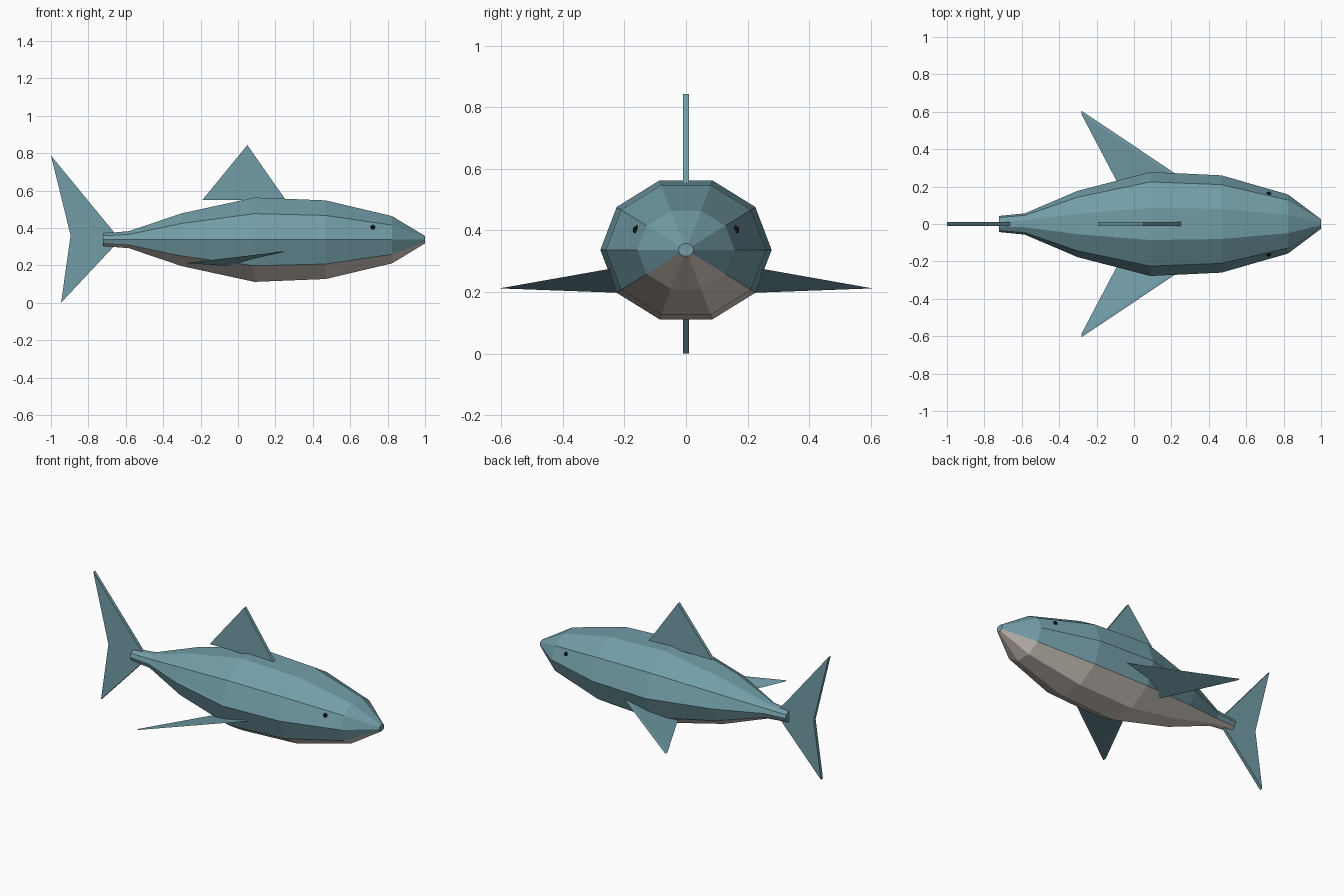
import bpy, bmesh, math

if "Cube" in bpy.data.objects:
    bpy.data.objects.remove(bpy.data.objects["Cube"])


def material(name, rgb):
    m = bpy.data.materials.new(name)
    m.diffuse_color = (*rgb, 1)
    m.use_nodes = True
    m.node_tree.nodes["Principled BSDF"].inputs["Base Color"].default_value = m.diffuse_color
    return m


TEAL = material("teal_skin", (0.17, 0.34, 0.39))
PALE = material("pale_belly", (0.70, 0.63, 0.57))
DARK = material("dark_eye", (0.01, 0.012, 0.015))


def finish(bm, name, *mats):
    bmesh.ops.recalc_face_normals(bm, faces=bm.faces)
    me = bpy.data.meshes.new(name)
    for m in mats:
        me.materials.append(m)
    bm.normal_update()
    if len(mats) > 1:
        # downward faces take the second material
        for f in bm.faces:
            f.material_index = int(f.normal.z < -0.7)
    bm.to_mesh(me)
    bm.free()
    ob = bpy.data.objects.new(name, me)
    bpy.context.collection.objects.link(ob)
    return ob


def fin(name, points, thickness=0.02):
    """Flat outline given thickness along y."""
    bm = bmesh.new()
    h = thickness / 2
    a = [bm.verts.new((x, y - h, z)) for x, y, z in points]
    b = [bm.verts.new((x, y + h, z)) for x, y, z in points]
    bm.faces.new(a)
    bm.faces.new(b[::-1])
    n = len(points)
    for i in range(n):
        j = (i + 1) % n
        bm.faces.new((a[i], b[i], b[j], a[j]))
    return finish(bm, name, TEAL)


# Body: ten-sided rings lofted from tail to nose (x, half width, half height)
CZ, SIDES = 0.337, 10
STATIONS = [(-0.722, 0.043, 0.036), (-0.583, 0.057, 0.048), (-0.302, 0.177, 0.148),
            (0.088, 0.278, 0.237), (0.468, 0.260, 0.221), (0.823, 0.158, 0.133),
            (1.0, 0.025, 0.021)]
bm = bmesh.new()
rings = []
for x, ry, rz in STATIONS:
    angles = [math.tau * i / SIDES for i in range(SIDES)]
    rings.append([bm.verts.new((x, ry * math.cos(t), CZ + rz * math.sin(t))) for t in angles])
for r, s in zip(rings, rings[1:]):
    for i in range(SIDES):
        j = (i + 1) % SIDES
        bm.faces.new((r[i], r[j], s[j], s[i]))
bm.faces.new(rings[0])
bm.faces.new(rings[-1])
finish(bm, "body", TEAL, PALE)

# Upright fins
fin("dorsal_fin", [(-0.19, 0, 0.55), (0.255, 0, 0.55), (0.05, 0, 0.843)])
fin("tail_fin", [(-1.0, 0, 0.787), (-0.63, 0, CZ), (-0.946, 0, 0.0), (-0.895, 0, 0.36)])

# Paired side fins and eyes
for label, s in (("left", 1), ("right", -1)):
    fin(label + "_side_fin", [(0.31, s * 0.2, 0.282), (-0.28, s * 0.595, 0.212),
                              (-0.035, s * 0.13, 0.195)])
    bm = bmesh.new()
    bmesh.ops.create_icosphere(bm, subdivisions=1, radius=0.015)
    bmesh.ops.translate(bm, verts=bm.verts, vec=(0.72, s * 0.16, 0.402))
    finish(bm, label + "_eye", DARK)
